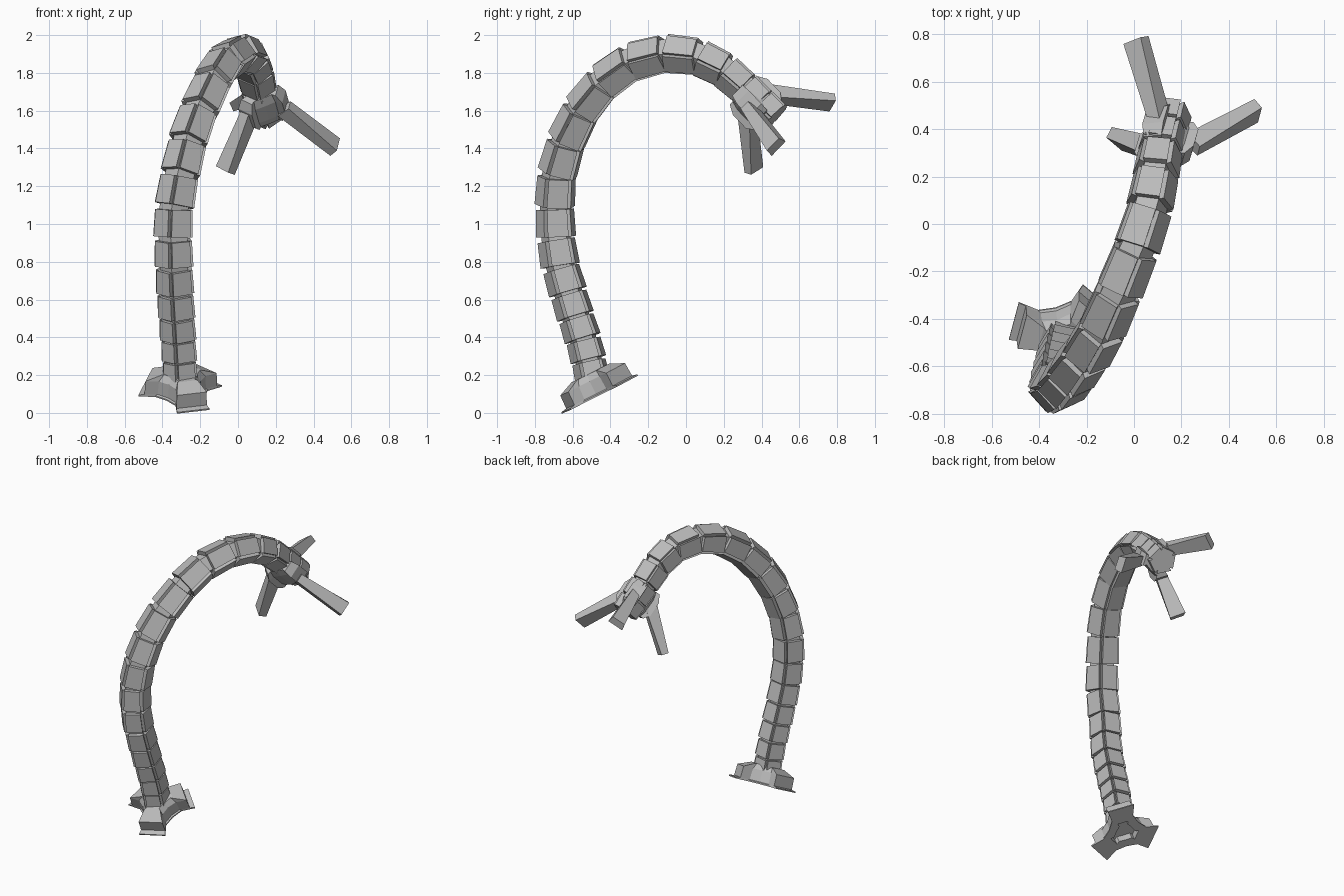
import bpy, math
from mathutils import Vector as V, Matrix

if "Cube" in bpy.data.objects:
    bpy.data.objects.remove(bpy.data.objects["Cube"])

grey = bpy.data.materials.new("mid grey")
grey.diffuse_color = (0.5, 0.5, 0.5, 1)
grey.use_nodes = True
grey.node_tree.nodes["Principled BSDF"].inputs["Base Color"].default_value = grey.diffuse_color


def make(name, verts, faces):
    me = bpy.data.meshes.new(name)
    me.from_pydata([tuple(v) for v in verts], [], faces)
    me.materials.append(grey)
    ob = bpy.data.objects.new(name, me)
    bpy.context.collection.objects.link(ob)
    return ob


def loft(loops):
    """Closed solid through equal-length loops."""
    n = len(loops[0])
    verts = [p for l in loops for p in l]
    faces = [(k*n + i, k*n + (i+1) % n, (k+1)*n + (i+1) % n, (k+1)*n + i)
             for k in range(len(loops) - 1) for i in range(n)]
    faces += [tuple(reversed(range(n))), tuple(range(len(verts) - n, len(verts)))]
    return verts, faces


def frame(axis, out):
    """Right-handed axes: outward, sideways, along."""
    t = axis.normalized()
    u = (out - t * out.dot(t)).normalized()
    return u, t.cross(u), t


def place(c, f, x, y, z):
    return c + f[0]*x + f[1]*y + f[2]*z


# Centre line of the arm
ctrl = [V(p) for p in [
    (-0.30, -0.49, 0.17), (-0.31, -0.535, 0.36), (-0.325, -0.61, 0.60),
    (-0.335, -0.67, 0.82), (-0.335, -0.69, 1.05), (-0.30, -0.675, 1.27),
    (-0.24, -0.60, 1.50), (-0.16, -0.48, 1.69), (-0.085, -0.32, 1.83),
    (-0.01, -0.14, 1.893), (0.05, 0.03, 1.89), (0.085, 0.18, 1.83),
    (0.11, 0.31, 1.725), (0.155, 0.48, 1.565)]]
pts = []
ext = [2*ctrl[0] - ctrl[1]] + ctrl + [2*ctrl[-1] - ctrl[-2]]
for i in range(1, len(ext) - 2):
    a, b, c, d = ext[i-1:i+3]
    for k in range(16):
        s = k / 16
        pts.append(0.5*(2*b + (c-a)*s + (2*a - 5*b + 4*c - d)*s*s + (3*b - a - 3*c + d)*s**3))
pts.append(ctrl[-1])
dist = [0]
for a, b in zip(pts, pts[1:]):
    dist.append(dist[-1] + (b - a).length)


def at(s):
    i = max(k for k in range(len(pts) - 1) if dist[k] <= s)
    f = (s - dist[i]) / (dist[i+1] - dist[i])
    a, b = max(i - 3, 0), min(i + 4, len(pts) - 1)
    return pts[i].lerp(pts[i+1], f), (pts[b] - pts[a]).normalized()


# Three-lobed outline used by foot and claw hub
def lobes(c, f, R, w, valley, z):
    out = []
    for k in range(3):
        m = Matrix.Rotation(k * math.tau / 3, 2)
        v = math.tau / 6
        for x, y in [(valley*1.1, -w*0.8), (R, -w), (R, w), (valley*1.1, w*0.8),
                     (valley*math.cos(v), valley*math.sin(v))]:
            q = m @ V((x, y))
            out.append(place(c, f, q.x, q.y, z))
    return out


# Foot: thin flange, upright body, sloping top and hollow underside
foot_c = V((-0.298, -0.45, 0.1))
foot = frame(V((0.02, -0.45, 0.89)), V((0.06, -0.18, -0.09)))
make("foot", *loft([lobes(foot_c, foot, *a) for a in [
    (0.09, 0.035, 0.06, 0.05), (0.09, 0.035, 0.06, 0.0),
    (0.215, 0.09, 0.115, 0.0), (0.215, 0.09, 0.115, 0.008),
    (0.183, 0.084, 0.105, 0.014), (0.18, 0.082, 0.10, 0.09),
    (0.10, 0.055, 0.08, 0.125)]]))

# Segmented arm: grooved five-sided blocks on a slimmer core
N, SIDES, PHASE = 18, 5, math.radians(7)
weights = [0.105 + 0.08*math.sin(math.pi * ((i + 0.5)/N)**1.4)
           + (0.01 if 9 <= i <= 13 else -0.012 if i > 13 else 0) for i in range(N)]
total = dist[-1] - 1e-4
out = foot[0]
s = 0
core = []
for i, w in enumerate(weights):
    length = total * w / sum(weights)
    c, t = at(s + length/2)
    f = frame(t, out)
    out = f[0]
    scale = 0.86 + 0.14*math.sin(math.pi * (i + 0.5)/N)
    half = length*0.44
    loops = []
    for z, g in ((-half, 1.02), (half, 0.97)):
        ring = []
        for k in range(SIDES):
            m = Matrix.Rotation(PHASE + k * math.tau / SIDES, 2)
            h = math.pi / SIDES
            for x, y in [(0.094, -0.055), (0.094, 0.055), (0.083*math.cos(h), 0.083*math.sin(h))]:
                q = m @ V((x, y)) * scale * g
                ring.append(place(c, f, q.x, q.y, z))
        loops.append(ring)
    make("arm_segment", *loft(loops))
    for e in (-half, half):
        core.append([place(c, f, 0.083*scale*math.cos(PHASE + (k+0.5)*math.tau/SIDES),
                           0.083*scale*math.sin(PHASE + (k+0.5)*math.tau/SIDES), e*0.98)
                     for k in range(SIDES)])
    s += length
make("arm_core", *loft(core))

# Claw hub
hub_c = V((0.132, 0.375, 1.63))
roots = [V((0.10, 0.46, 1.688)), V((0.275, 0.35, 1.59)), V((0.05, 0.325, 1.56))]
tips = [V((0.005, 0.775, 1.645)), V((0.515, 0.475, 1.41)), V((-0.07, 0.357, 1.285))]
hub = frame(V((0.2, 0.68, -0.7)), roots[0] - hub_c)
make("claw_hub", *loft([lobes(hub_c, hub, *a) for a in [
    (0.10, 0.04, 0.07, -0.11), (0.128, 0.048, 0.08, -0.06),
    (0.128, 0.048, 0.08, 0.04), (0.10, 0.04, 0.07, 0.08)]]))

# Claw fingers, widening to the tip
for a, b in zip(roots, tips):
    d = (b - a).normalized()
    f = frame(d, hub[2])
    loops = []
    for p, thick, wide in ((a - d*0.04, 0.042, 0.033), (b, 0.025, 0.054)):
        loops.append([place(p, f, x*thick, y*wide, 0)
                      for x, y in ((-1, -0.85), (1, -1), (1, 1), (-1, 0.85))])
    make("claw_finger", *loft(loops))
